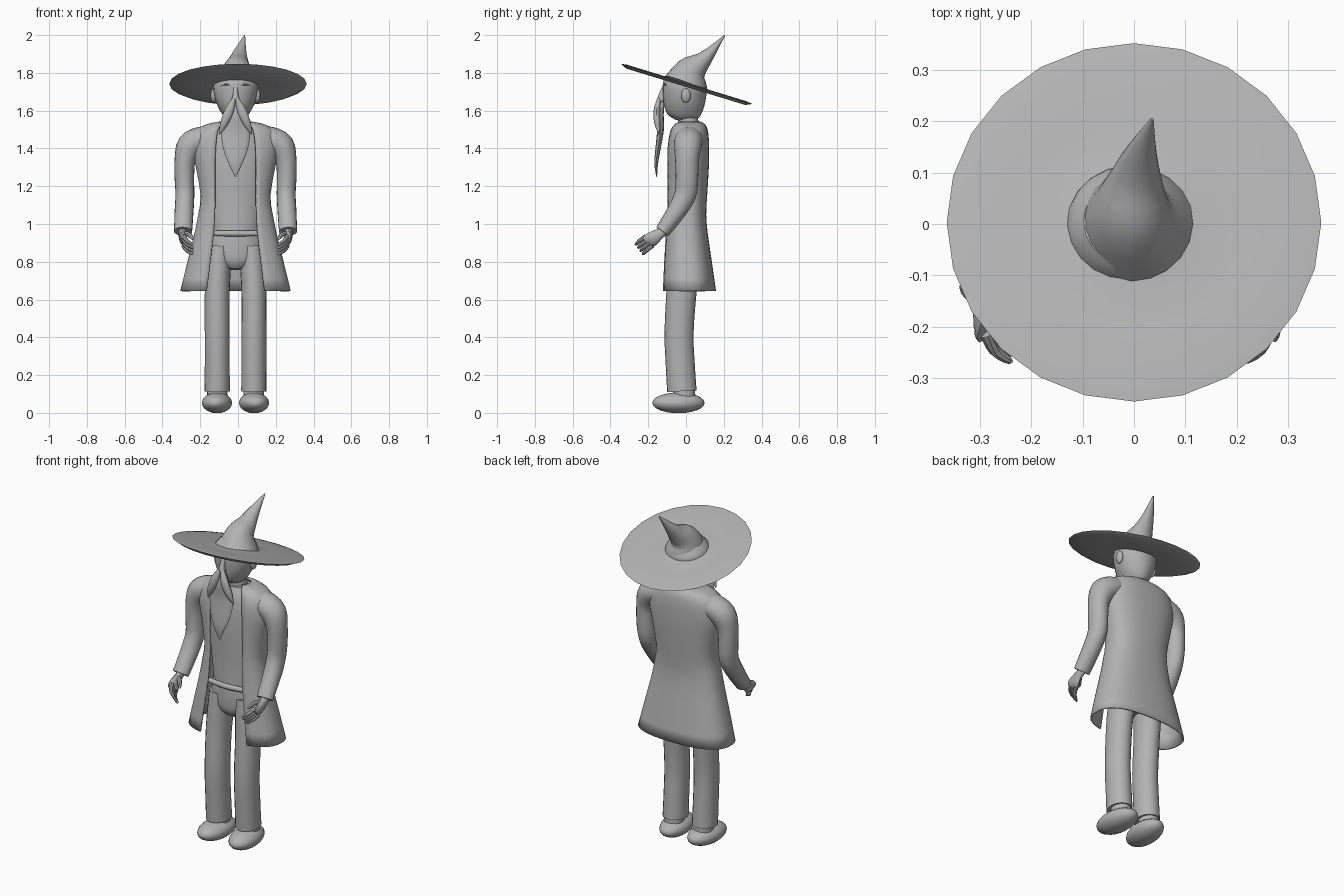
import bpy, bmesh, math
from mathutils import Vector, Matrix

CX = -0.013  # body axis sits slightly left of the hat

grey = bpy.data.materials.new("plain grey")
grey.diffuse_color = (0.45, 0.45, 0.45, 1)


def finish(name, bm, angle=40):
    """Turn a bmesh into a smooth shaded object."""
    bmesh.ops.recalc_face_normals(bm, faces=bm.faces)
    me = bpy.data.meshes.new(name)
    bm.to_mesh(me)
    bm.free()
    ob = bpy.data.objects.new(name, me)
    bpy.context.collection.objects.link(ob)
    me.materials.append(grey)
    bpy.ops.object.select_all(action='DESELECT')
    ob.select_set(True)
    bpy.context.view_layer.objects.active = ob
    bpy.ops.object.shade_smooth_by_angle(angle=math.radians(angle))
    return ob


def resample(rows, steps):
    """Catmull-Rom interpolation of number rows."""
    out = []
    for i in range(len(rows) - 1):
        p0, p1, p2, p3 = (rows[max(i - 1, 0)], rows[i], rows[i + 1],
                          rows[min(i + 2, len(rows) - 1)])
        for k in range(steps):
            t = k / steps
            out.append([0.5 * (2 * b + (c - a) * t + (2 * a - 5 * b + 4 * c - d) * t * t
                               + (3 * b - a - 3 * c + d) * t ** 3)
                        for a, b, c, d in zip(p0, p1, p2, p3)])
    out.append(list(rows[-1]))
    return out


def skin(bm, rings, closed=True):
    vs = [[bm.verts.new(p) for p in r] for r in rings]
    n = len(vs[0])
    for a, b in zip(vs, vs[1:]):
        for j in range(n if closed else n - 1):
            k = (j + 1) % n
            bm.faces.new((a[j], a[k], b[k], b[j]))
    return vs


def tube(name, rows, n=16, steps=3, side=1):
    """Rows are x, y, z, radius along y, radius across."""
    rows = resample([(CX + side * r[0], *r[1:]) for r in rows], steps)
    pts = [Vector(r[:3]) for r in rows]
    rings = []
    for i, r in enumerate(rows):
        t = (pts[min(i + 1, len(pts) - 1)] - pts[max(i - 1, 0)]).normalized()
        u = Vector((0, 1, 0))
        u = (u - t * u.dot(t)).normalized()
        v = t.cross(u)
        ra, rb = max(r[3], 0.002), max(r[4], 0.002)
        rings.append([pts[i] + u * ra * math.cos(a) + v * rb * math.sin(a)
                      for a in (2 * math.pi * j / n for j in range(n))])
    bm = bmesh.new()
    vs = skin(bm, rings)
    bm.faces.new(vs[0])
    bm.faces.new(vs[-1])
    return finish(name, bm)


def ball(name, centre, radii, turn=0, floor=None):
    bm = bmesh.new()
    bmesh.ops.create_uvsphere(bm, u_segments=20, v_segments=12, radius=1)
    m = (Matrix.Translation((CX + centre[0], centre[1], centre[2]))
         @ Matrix.Rotation(turn, 4, 'Z') @ Matrix.Diagonal((*radii, 1)))
    bmesh.ops.transform(bm, matrix=m, verts=bm.verts)
    if floor is not None:
        for v in bm.verts:
            v.co.z = max(v.co.z, floor)
    return finish(name, bm)


# Hat brim: a turned disc, tipped up at the front
profile = [(0.09, 0.016), (0.125, 0.008), (0.22, 0.006), (0.33, 0.009), (0.364, 0.004),
           (0.33, -0.012), (0.2, -0.012), (0.09, -0.01)]
bm = bmesh.new()
tilt = Matrix.Translation((0, 0.002, 1.738)) @ Matrix.Rotation(math.radians(-17), 4, 'X')
skin(bm, [[tilt @ Vector((r * math.cos(a), r * math.sin(a), z)) for r, z in profile]
          for a in (2 * math.pi * i / 24 for i in range(25))])
bmesh.ops.remove_doubles(bm, verts=bm.verts, dist=1e-5)
finish("hat_brim", bm)

# Hat crown bending backwards to a point
tube("hat_crown", [(0.013, 0, 1.742, 0.118, 0.115), (0.008, 0.03, 1.812, 0.085, 0.08),
                   (0.015, 0.083, 1.86, 0.05, 0.054), (0.026, 0.137, 1.917, 0.027, 0.032),
                   (0.048, 0.204, 1.998, 0.003, 0.003)], n=20)

# Head, neck and face
tube("head", [(0, -0.015, 1.545, 0.04, 0.03), (0, -0.012, 1.57, 0.082, 0.062),
              (0, -0.01, 1.62, 0.105, 0.093), (0, -0.008, 1.68, 0.115, 0.114),
              (0, -0.004, 1.745, 0.116, 0.118), (0, 0.005, 1.79, 0.085, 0.085)], n=20)
tube("neck", [(0, 0.015, 1.48, 0.06, 0.06), (0, 0.01, 1.58, 0.05, 0.05)], steps=1)
tube("nose", [(0, -0.115, 1.735, 0.006, 0.01), (0, -0.128, 1.69, 0.014, 0.014),
              (0, -0.132, 1.655, 0.02, 0.022), (0, -0.125, 1.64, 0.01, 0.012)], n=10)

# Beard
tube("beard", [(0, -0.125, 1.645, 0.012, 0.02), (0, -0.138, 1.58, 0.02, 0.055),
               (0, -0.135, 1.5, 0.018, 0.078), (0, -0.148, 1.4, 0.014, 0.066),
               (0, -0.158, 1.32, 0.01, 0.036), (0, -0.155, 1.25, 0.002, 0.003)])

# Shirt, its rolled hem and the trouser seat
tube("shirt", [(0, 0, 0.945, 0.095, 0.13), (0, 0, 1.1, 0.092, 0.15),
               (0, 0, 1.3, 0.095, 0.17), (0, 0.005, 1.45, 0.088, 0.165),
               (0, 0.012, 1.525, 0.07, 0.1)], n=24)
tube("shirt_hem", [(-0.115, -0.085, 0.95, 0.014, 0.015), (0, -0.1, 0.95, 0.014, 0.016),
                   (0.115, -0.085, 0.95, 0.014, 0.015)], n=10)
tube("trouser_seat", [(0, -0.008, 0.76, 0.06, 0.05), (0, -0.006, 0.8, 0.085, 0.12),
                      (0, -0.003, 0.88, 0.092, 0.147), (0, 0, 0.955, 0.092, 0.135)], n=24)

# Open coat: rows are z, half width, front y, back y, half opening
coat_rows = [(1.538, 0.075, -0.03, 0.07, 0.055), (1.527, 0.14, -0.06, 0.095, 0.075),
             (1.49, 0.205, -0.085, 0.112, 0.095), (1.4, 0.222, -0.1, 0.118, 0.105),
             (1.3, 0.205, -0.103, 0.116, 0.108), (1.15, 0.18, -0.105, 0.107, 0.108),
             (1.05, 0.193, -0.107, 0.102, 0.11), (0.95, 0.213, -0.112, 0.11, 0.116),
             (0.8, 0.25, -0.122, 0.132, 0.134), (0.645, 0.288, -0.13, 0.154, 0.153)]
rings = []
for z, w, yf, yb, gap in resample(coat_rows, 2):
    power = 0.8
    start = -math.acos((gap / w) ** (1 / power))
    ring = []
    for j in range(33):
        a = start + (math.pi - 2 * start) * j / 32
        c, s = math.cos(a), math.sin(a)
        x = w * math.copysign(abs(c) ** power, c)
        y = (yf + yb) / 2 + (yb - yf) / 2 * math.copysign(abs(s) ** power, s)
        ring.append((CX + x, y, z))
    rings.append(ring)
bm = bmesh.new()
skin(bm, rings, closed=False)
coat = finish("coat", bm)
cloth = coat.modifiers.new("cloth", 'SOLIDIFY')
cloth.thickness = 0.01
cloth.offset = 0

# Paired parts
for side, tag in ((-1, "left"), (1, "right")):
    tube(tag + "_moustache", [(0.008, -0.142, 1.665, 0.01, 0.01), (0.033, -0.155, 1.6, 0.017, 0.024),
                              (0.062, -0.152, 1.53, 0.015, 0.02), (0.085, -0.142, 1.475, 0.002, 0.002)],
         n=12, side=side)
    ball(tag + "_ear", (side * 0.116, 0.0, 1.68), (0.016, 0.025, 0.038))
    tube(tag + "_eye", [(0.022, -0.116, 1.733, 0.004, 0.003), (0.05, -0.11, 1.739, 0.006, 0.005),
                        (0.076, -0.092, 1.732, 0.004, 0.003)], n=8, side=side)
    tube(tag + "_sleeve", [(0.1, 0.02, 1.46, 0.06, 0.06), (0.18, 0.015, 1.448, 0.075, 0.068),
                           (0.24, 0.01, 1.413, 0.073, 0.072), (0.267, 0.005, 1.34, 0.063, 0.056),
                           (0.271, 0.005, 1.25, 0.06, 0.052), (0.268, -0.003, 1.16, 0.058, 0.05),
                           (0.272, -0.045, 1.075, 0.051, 0.05), (0.278, -0.125, 0.96, 0.04, 0.048)],
         n=20, side=side)
    # Hand with four fingers curling inwards and a thumb
    tube(tag + "_palm", [(0.278, -0.11, 0.968, 0.024, 0.022), (0.282, -0.145, 0.945, 0.03, 0.02),
                         (0.28, -0.185, 0.917, 0.04, 0.018), (0.272, -0.208, 0.902, 0.036, 0.012)],
         n=12, side=side)
    for i in range(4):
        o = (i - 1.5) * 0.021
        y, z = -0.195 - 0.6 * o, 0.91 + 0.8 * o
        tube("%s_finger_%d" % (tag, i + 1),
             [(0.275, y, z, 0.011, 0.012), (0.258, y - 0.032, z - 0.024, 0.011, 0.011),
              (0.232, y - 0.05, z - 0.042, 0.008, 0.008), (0.224, y - 0.052, z - 0.047, 0.003, 0.003)],
             n=8, side=side)
    tube(tag + "_thumb", [(0.272, -0.15, 0.95, 0.013, 0.014), (0.247, -0.18, 0.945, 0.013, 0.013),
                          (0.23, -0.203, 0.925, 0.009, 0.009), (0.226, -0.21, 0.918, 0.003, 0.003)],
         n=8, side=side)
    tube(tag + "_trouser_leg", [(0.097, -0.022, 0.115, 0.078, 0.067), (0.097, -0.03, 0.25, 0.077, 0.066),
                                (0.097, -0.037, 0.42, 0.077, 0.066), (0.097, -0.024, 0.64, 0.08, 0.066),
                                (0.092, -0.012, 0.76, 0.086, 0.067), (0.085, -0.005, 0.88, 0.085, 0.065)],
         n=20, side=side)
    tube(tag + "_ankle", [(0.097, -0.01, 0.07, 0.06, 0.055), (0.097, -0.01, 0.13, 0.058, 0.054)],
         steps=1, side=side)
    ball(tag + "_shoe", (side * 0.098, -0.04, 0.053), (0.08, 0.139, 0.055), side * 0.08, floor=0.0)
